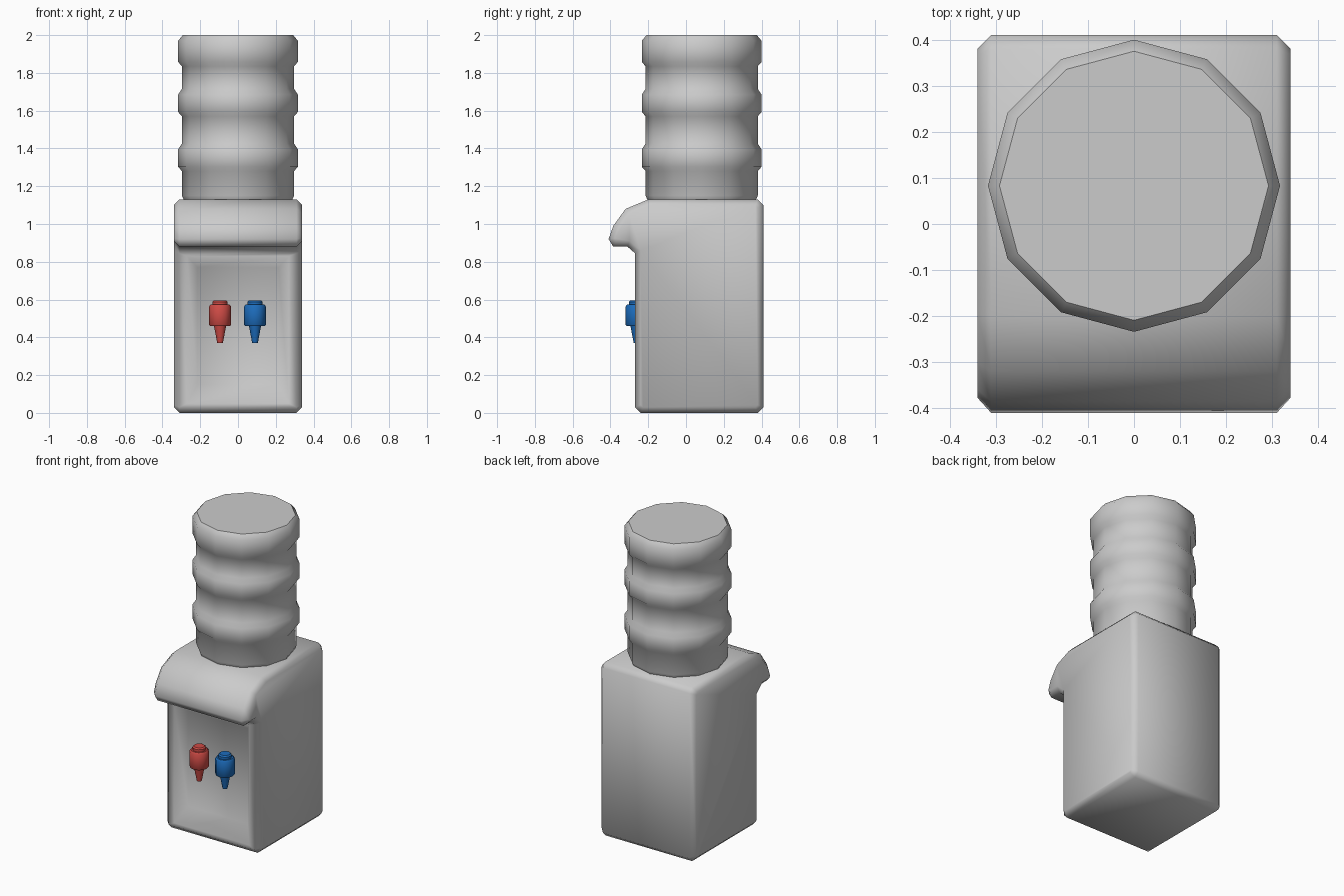
import bpy, bmesh, math

if "Cube" in bpy.data.objects:
    bpy.data.objects.remove(bpy.data.objects["Cube"])

def material(name, rgb):
    m = bpy.data.materials.new(name)
    m.diffuse_color = (*rgb, 1)
    m.use_nodes = True
    m.node_tree.nodes["Principled BSDF"].inputs["Base Color"].default_value = m.diffuse_color
    return m

GREY = material("light grey", (0.6, 0.6, 0.6))
RED = material("red", (0.62, 0.07, 0.06))
BLUE = material("blue", (0.012, 0.15, 0.5))

def finish(bm, name, mat, angle):
    bmesh.ops.recalc_face_normals(bm, faces=bm.faces[:])
    me = bpy.data.meshes.new(name)
    bm.to_mesh(me)
    bm.free()
    ob = bpy.data.objects.new(name, me)
    bpy.context.collection.objects.link(ob)
    me.materials.append(mat)
    bpy.ops.object.select_all(action='DESELECT')
    ob.select_set(True)
    bpy.context.view_layer.objects.active = ob
    bpy.ops.object.shade_smooth_by_angle(angle=math.radians(angle))
    return ob

def lathe(name, profile, x, y, sides, mat, angle):
    """Turn (radius, height) points around a vertical axis, with capped ends."""
    bm = bmesh.new()
    rings = [[bm.verts.new((x + r * math.cos(2 * math.pi * i / sides),
                            y + r * math.sin(2 * math.pi * i / sides), z))
              for i in range(sides)] for r, z in profile]
    for a, b in zip(rings, rings[1:]):
        for i in range(sides):
            j = (i + 1) % sides
            bm.faces.new((a[i], a[j], b[j], b[i]))
    bm.faces.new(rings[0][::-1])
    bm.faces.new(rings[-1])
    return finish(bm, name, mat, angle)

# Cabinet: side profile (y, z) with overhanging hood, extruded across x
side = [(-0.27, 0.03), (-0.24, 0), (0.38, 0), (0.41, 0.03), (0.41, 1.10),
        (0.38, 1.13), (-0.20, 1.13), (-0.32, 1.08), (-0.385, 0.99),
        (-0.41, 0.92), (-0.385, 0.88), (-0.31, 0.88), (-0.27, 0.845)]
bm = bmesh.new()
left = [bm.verts.new((-0.31, y, z)) for y, z in side]
right = [bm.verts.new((0.31, y, z)) for y, z in side]
n = len(side)
caps = [bm.faces.new(left), bm.faces.new(right)]
walls = [bm.faces.new((left[i], left[(i + 1) % n], right[(i + 1) % n], right[i]))
         for i in range(n)]
bmesh.ops.recalc_face_normals(bm, faces=bm.faces[:])
# chamfered side panels
bmesh.ops.inset_individual(bm, faces=caps, thickness=0.03, depth=0.03, use_even_offset=True)
# sunken front panel with sloping walls
front = walls[-1]
for half, z0, z1, y in [(0.27, 0.05, 0.83, -0.27), (0.215, 0.15, 0.77, -0.205)]:
    bmesh.ops.inset_individual(bm, faces=[front], thickness=0.01)
    for v in front.verts:
        v.co = (math.copysign(half, v.co.x), y, z1 if v.co.z > 0.45 else z0)
finish(bm, "cabinet", GREY, 60)

# Water bottle: waist with three raised bands
N, B = 0.297, 0.317
profile = [(0.288, 1.13), (N, 1.15)]
for z0, z1 in [(1.28, 1.425), (1.57, 1.715), (1.835, 2.0)]:
    profile += [(N, z0), (B, z0 + 0.023), (B, z1 - 0.03)]
    if z1 < 2:
        profile += [(N, z1)]
profile += [(0.292, 2.0)]
lathe("water_bottle", profile, 0, 0.083, 12, GREY, 50)

# Taps: nozzle, body and push button
tap = [(0.015, 0.37), (0.032, 0.46), (0.053, 0.46), (0.058, 0.466), (0.058, 0.563),
       (0.05, 0.573), (0.04, 0.573), (0.04, 0.588), (0.032, 0.596)]
lathe("hot_tap", tap, -0.095, -0.262, 12, RED, 40)
lathe("cold_tap", tap, 0.09, -0.262, 12, BLUE, 40)
